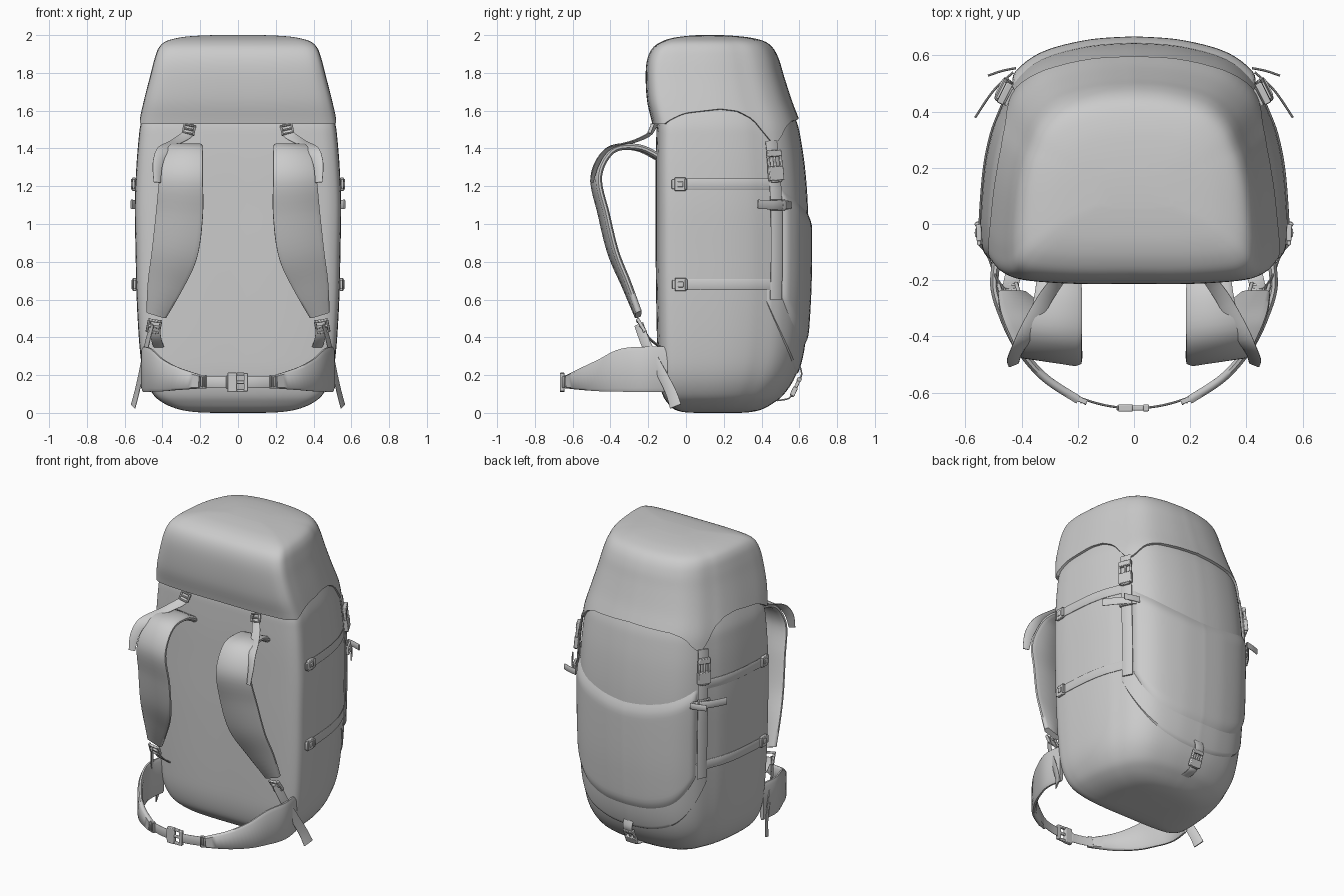
import bpy, bmesh, math
from mathutils import Vector, Matrix

if "Cube" in bpy.data.objects:
    bpy.data.objects.remove(bpy.data.objects["Cube"])

def cr(pts, t):
    """Catmull-Rom through pts, t measured in point index."""
    n = len(pts)
    t = max(0.0, min(t, n - 1))
    i = min(int(t), n - 2)
    s = t - i
    a, b, c, d = (Vector(pts[max(0, min(n - 1, i + k))]) for k in (-1, 0, 1, 2))
    return 0.5 * (2 * b + (c - a) * s + (2 * a - 5 * b + 4 * c - d) * s * s + (3 * b - a - 3 * c + d) * s ** 3)

# Half cross-section: front centre -> side -> back centre (x/width, depth fraction)
SECT = [(0, 0), (.45, 0), (.8, .015), (.93, .04), (.985, .08), (1, .15), (1, .25), (.975, .45),
        (.93, .6), (.875, .7), (.78, .83), (.6, .93), (.3, .985), (0, 1)]
PM = len(SECT) - 1
# Height, half width, front y, back y
BODY = [(0, .12, .06, .28), (.004, .22, -.01, .34), (.018, .31, -.06, .40), (.05, .39, -.095, .46),
        (.1, .45, -.125, .52), (.2, .498, -.145, .582), (.35, .52, -.152, .622), (.6, .535, -.157, .642),
        (.85, .541, -.16, .648), (1.1, .545, -.16, .645), (1.3, .537, -.16, .63), (1.45, .525, -.157, .608),
        (1.53, .514, -.152, .59), (1.62, .485, -.13, .555)]
LID = [(1.36, .542, -.17, .635), (1.45, .535, -.172, .622), (1.53, .524, -.178, .607), (1.65, .498, -.205, .562),
       (1.78, .465, -.213, .52), (1.87, .442, -.205, .493), (1.93, .42, -.178, .462), (1.965, .385, -.13, .42),
       (1.985, .32, -.07, .35), (1.995, .24, 0, .27), (2.0, .13, .06, .19)]

def inv(K, z):
    lo, hi = 0.0, len(K) - 1.0
    for _ in range(28):
        m = (lo + hi) / 2
        lo, hi = (m, hi) if cr(K, m)[0] < z else (lo, m)
    return lo

def raw(K, p, T):
    u, v = cr(SECT, p)
    z, w, f, b = cr(K, T)
    return Vector((w * u, f + (b - f) * v, z))

def pt(K, p, T, off=0.0):
    q = raw(K, p, T)
    if off:
        e = .05
        dp = raw(K, min(p + e, PM), T) - raw(K, max(p - e, 0), T)
        dT = raw(K, p, min(T + e, len(K) - 1)) - raw(K, p, max(T - e, 0))
        q += dp.cross(dT).normalized() * off
    if p <= 0 or p >= PM:
        q.x = 0
    return q

def surf(p, z, off=0.0):
    return pt(BODY, p, inv(BODY, z), off)

def finish(name, bm, mirror=True, bevel=0, angle=40):
    bmesh.ops.recalc_face_normals(bm, faces=bm.faces)
    me = bpy.data.meshes.new(name)
    bm.to_mesh(me)
    bm.free()
    for f in me.polygons:
        f.use_smooth = True
    me.set_sharp_from_angle(angle=math.radians(angle))
    ob = bpy.data.objects.new(name, me)
    bpy.context.collection.objects.link(ob)
    if mirror:
        m = ob.modifiers.new("mirror", 'MIRROR')
        m.merge_threshold = .0005
    if bevel:
        b = ob.modifiers.new("bevel", 'BEVEL')
        b.width, b.segments = bevel, 2
    return ob

def grid(name, rows, caps=(), closed=False, mirror=True, angle=40):
    bm = bmesh.new()
    V = [[bm.verts.new(q) for q in r] for r in rows]
    n = len(rows[0])
    for a, b in zip(V, V[1:]):
        for c in range(n if closed else n - 1):
            d = (c + 1) % n
            bm.faces.new((a[c], a[d], b[d], b[c]))
    for i in caps:
        bm.faces.new(V[i])
    return finish(name, bm, mirror, angle=angle)

OUT = [(-1, -.35), (-.82, -1), (.82, -1), (1, -.35), (1, .35), (.82, 1), (-.82, 1), (-1, .35)]

def ribbon(name, ctrl, wdir, thick=.008, mirror=True, steps=6):
    """Padded or flat strap along (x, y, z, half width) points."""
    n = (len(ctrl) - 1) * steps
    C = [cr(ctrl, i / steps) for i in range(n + 1)]
    P = [c.to_3d() for c in C]
    rows = []
    for i in range(n + 1):
        t = (P[min(i + 1, n)] - P[max(i - 1, 0)]).normalized()
        w = Vector(wdir)
        w = (w - t * w.dot(t)).normalized()
        nn = t.cross(w)
        rows.append([P[i] + w * a * C[i][3] + nn * b * thick / 2 for a, b in OUT])
    return grid(name, rows, (0, -1), True, mirror, 50)

def boxes(name, origin, along, normal, parts, sx=1, sy=1, mirror=True):
    """Plastic hardware: boxes in a frame whose y runs along the strap and z is the normal."""
    y = Vector(along).normalized()
    x = y.cross(Vector(normal)).normalized()
    z = x.cross(y)
    M = Matrix.Translation(origin) @ Matrix((x, y, z)).transposed().to_4x4() @ Matrix.Diagonal((sx, sy, 1, 1))
    bm = bmesh.new()
    for a, b, c, l, w, h in parts:
        bmesh.ops.create_cube(bm, size=1, matrix=M @ Matrix.Translation((a, b, c)) @ Matrix.Diagonal((l, w, h, 1)))
    return finish(name, bm, mirror, .004)

RELEASE = [(0, -.045, 0, .085, .075, .026), (0, .062, 0, .08, .034, .024), (-.036, .02, 0, .013, .06, .018),
           (.036, .02, 0, .013, .06, .018), (0, .015, 0, .014, .07, .014), (0, -.086, 0, .06, .012, .018)]
LADDER = [(s * .032, 0, 0, .012, .074, .018) for s in (-1, 1)] + [(0, k, .004, .06, .012, .016) for k in (-.031, 0, .031)]
CLIP = [(0, 0, 0, .07, .06, .018), (0, -.035, 0, .05, .02, .014), (0, .03, .006, .056, .014, .016), (0, 0, .009, .03, .03, .01)]

# Main pack body
NP = 52
ps = [PM * i / NP for i in range(NP + 1)]
TB = (len(BODY) - 1) * 4
grid("pack_body", [[pt(BODY, p, i / 4) for p in ps] for i in range(TB + 1)], (0, -1))

# Top lid with a scalloped lower edge and a turned-in lip
EDGE = [(0, 1.53), (4, 1.53), (5, 1.56), (6, 1.588), (7.2, 1.61), (8, 1.598), (8.9, 1.555), (9.4, 1.47),
        (9.8, 1.42), (10.2, 1.46), (10.6, 1.515), (11.2, 1.545), (13, 1.56)]
def edge(p):
    for (a, za), (b, zb) in zip(EDGE, EDGE[1:]):
        if p <= b:
            return za + (zb - za) * (p - a) / (b - a)
    return EDGE[-1][1]
T0 = [inv(LID, edge(p)) for p in ps]
TE = len(LID) - 1
rows = [[pt(LID, p, t, -.03) for p, t in zip(ps, T0)]]
rows += [[pt(LID, p, t + (TE - t) * k / 36) for p, t in zip(ps, T0)] for k in range(37)]
grid("top_lid", rows, (-1,), angle=55)

# Back pocket and the lower panel underneath it
def panel(name, p0, low, high, off, soft):
    R, C, rows = 30, 26, []
    for r in range(R + 1):
        row = []
        for c in range(C + 1):
            q, k = c / C, r / R
            e = min(1, min(q, k, 1 - k) / soft)
            z = low(q) + (high(q) - low(q)) * k
            row.append(surf(p0 + (PM - p0) * q, z, -.004 + (off + .004) * math.sin(e * math.pi / 2)))
        rows.append(row)
    grid(name, rows)
panel("back_pocket", 9.85, lambda q: .34 + .28 * (1 - q) ** 3, lambda q: 1.2 - .14 * math.sin(q * math.pi / 2), .02, .12)
panel("lower_back_panel", 9.2, lambda q: .2 + .4 * (1 - q) ** 2.5, lambda q: .7, .007, .03)

# Vertical side straps with release buckles and tension locks
PV = 9.65
tang = surf(PV + .1, 1) - surf(PV - .1, 1)
tang.z = 0
nrm = tang.cross(Vector((0, 0, 1))).normalized()
ribbon("side_vertical_strap", [(*surf(PV, z, .012), .034) for z in (.6, .75, .9, 1.05, 1.2, 1.32, 1.44)], tang, .01)
boxes("lid_buckle", surf(PV, 1.31, .026), surf(PV, 1.4) - surf(PV, 1.2), nrm, RELEASE)
boxes("strap_lock", surf(PV, 1.1, .026), (0, 0, 1), nrm, LADDER, 1.1, .8)
ribbon("lock_tail", [(.43, .54, 1.1, .024), (.50, .475, 1.1, .024), (.565, .38, 1.105, .024)], (0, 0, 1))
ribbon("lock_tab", [(.42, .555, 1.1, .02), (.47, .545, 1.1, .02), (.52, .528, 1.1, .02)], (0, 0, 1))

# Horizontal compression straps with clips
for tag, z in (("upper", 1.21), ("lower", .68)):
    ribbon(tag + "_compression_strap", [(*surf(p, z, .006), .03) for p in (5.2, 6, 7, 8, 9, 9.7)], (0, 0, 1))
    o = surf(5.15, z, .01)
    boxes(tag + "_compression_clip", o, surf(5.8, z) - surf(4.9, z), (1, 0, 0), CLIP)

# Shoulder pads
ribbon("shoulder_pad", [(.265, -.14, 1.35, .075), (.27, -.26, 1.405, .085), (.285, -.40, 1.39, .1),
                        (.30, -.475, 1.25, .115), (.31, -.435, 1.05, .125), (.335, -.385, .85, .122),
                        (.385, -.315, .68, .095), (.432, -.252, .52, .055)], (1, .15, 0), .034)
# Load lifter straps and locks
ribbon("load_lifter", [(.26, -.16, 1.535, .026), (.265, -.19, 1.48, .028), (.32, -.27, 1.44, .028),
                       (.395, -.41, 1.395, .03), (.425, -.47, 1.32, .028), (.428, -.5, 1.22, .02)], (.8, -.35, 0))
boxes("load_lifter_lock", (.26, -.185, 1.5), (0.02, -.04, -.1), (0, -1, 0), LADDER, .9, .75)
# Lower adjusters
boxes("shoulder_lock", (.445, -.235, .46), (.02, .06, -.1), (0, -1, -.4), LADDER, 1, 1.1)
ribbon("shoulder_anchor", [(.44, -.235, .46, .028), (.435, -.2, .4, .028), (.42, -.14, .35, .028)], (1, .2, 0))
ribbon("shoulder_tail", [(.455, -.25, .47, .026), (.485, -.205, .35, .027), (.515, -.125, .2, .028),
                         (.535, -.08, .11, .03), (.555, -.055, .035, .033)], (.35, .9, .2))

# Hip belt wings, webbing and buckle
ribbon("hip_wing", [(.485, -.1, .23, .12), (.497, -.22, .23, .12), (.465, -.33, .225, .115), (.41, -.44, .2, .088),
                    (.32, -.545, .18, .06), (.2, -.625, .165, .036)], (0, 0, 1), .03)
ribbon("hip_webbing", [(.23, -.605, .165, .03), (.16, -.63, .163, .03), (.1, -.646, .162, .03), (.04, -.655, .162, .03)], (0, 0, 1))
boxes("hip_buckle", (0, -.655, .162), (1, 0, 0), (0, -1, 0), RELEASE, 1.2, .68, mirror=False)
boxes("hip_slider", (.185, -.628, .165), (-1, -.4, 0), (-.4, -1, 0), LADDER, .95, .5)

# Bottom centre strap and buckle
ribbon("bottom_strap_top", [(0, .595, .27, .035), (0, .612, .21, .033), (0, .6, .17, .03)], (1, 0, 0), mirror=False)
boxes("bottom_buckle", (0, .583, .14), (0, .055, .12), (0, 1, -.4), RELEASE, .9, .65, mirror=False)
ribbon("bottom_strap_low", [(0, .56, .095, .028), (0, .54, .075, .028), (0, .48, .065, .028)], (1, 0, 0), mirror=False)
